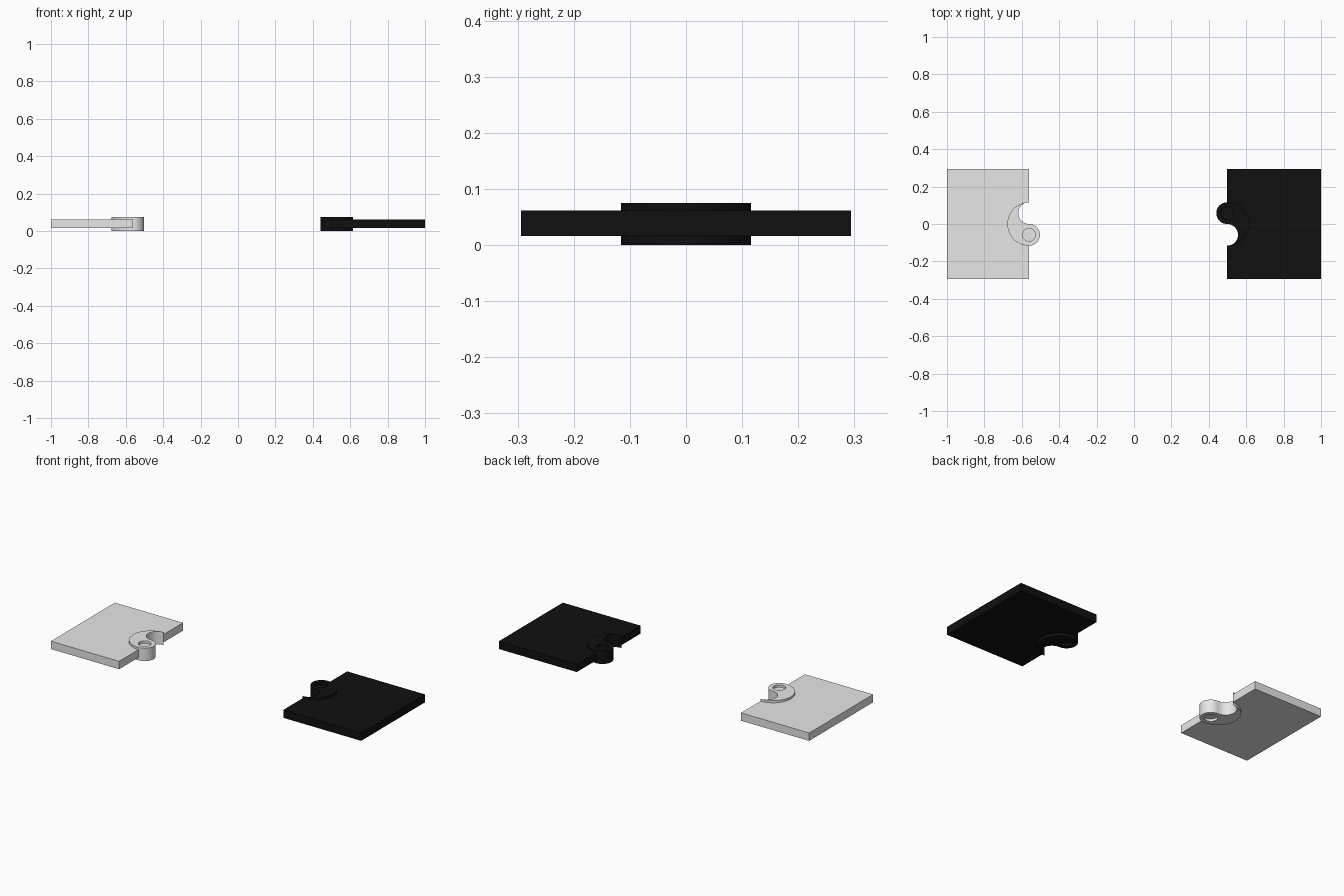
import bpy, bmesh, math

if "Cube" in bpy.data.objects:
    bpy.data.objects.remove(bpy.data.objects["Cube"])

R = 0.116            # big disc radius
r = R / 2            # head / notch radius
HALF_DEPTH = 0.294
TOP = 0.075
PLATE_Z = (0.016, 0.062)
DIMPLE_R, DIMPLE_DEPTH = 0.034, 0.014


def material(name, value):
    m = bpy.data.materials.new(name)
    m.diffuse_color = (value, value, value, 1)
    m.use_nodes = True
    m.node_tree.nodes["Principled BSDF"].inputs["Base Color"].default_value = m.diffuse_color
    return m


def arc(cx, cy, rad, a0, a1, n=32):
    return [(cx + rad * math.cos(math.radians(a0 + (a1 - a0) * i / n)),
             cy + rad * math.sin(math.radians(a0 + (a1 - a0) * i / n)))
            for i in range(n + 1)]


def extrude(name, pts, z0, z1, mat, cx, turn):
    """Extrude an outline between two heights, turned about z and moved to cx."""
    bm = bmesh.new()
    c, s = math.cos(turn), math.sin(turn)
    verts = [bm.verts.new((cx + c * x - s * y, s * x + c * y, z0)) for x, y in pts]
    face = bm.faces.new(verts)
    out = bmesh.ops.extrude_face_region(bm, geom=[face])
    for v in out["geom"]:
        if isinstance(v, bmesh.types.BMVert):
            v.co.z = z1
    bmesh.ops.recalc_face_normals(bm, faces=bm.faces)
    me = bpy.data.meshes.new(name)
    bm.to_mesh(me)
    bm.free()
    me.materials.append(mat)
    ob = bpy.data.objects.new(name, me)
    bpy.context.collection.objects.link(ob)
    return ob


def half(color, mat, cx, width, turn):
    # rectangular plate with a half-disc bite in its inner edge
    plate = [(0, HALF_DEPTH), (-width, HALF_DEPTH), (-width, -HALF_DEPTH),
             (0, -HALF_DEPTH)] + arc(0, 0, R, 270, 90)
    extrude(color + "_plate", plate, *PLATE_Z, mat, cx, turn)

    # thicker comma: outer arc, round head, concave notch
    comma = (arc(0, 0, R, 90, 270, 48)[:-1] + arc(0, -r, r, -90, 90)[:-1]
             + arc(0, r, r, 270, 90)[:-1])
    body = extrude(color + "_comma", comma, 0, TOP, mat, cx, turn)

    # shallow round dimples on both sides of the head
    circle = arc(0, -r, DIMPLE_R, 0, 360, 40)[:-1]
    for side, z0, z1 in (("top", TOP - DIMPLE_DEPTH, TOP + 0.02),
                         ("bottom", -0.02, DIMPLE_DEPTH)):
        cutter = extrude(color + "_dimple_cutter_" + side, circle, z0, z1, mat, cx, turn)
        cutter.hide_render = True
        cutter.hide_set(True)
        mod = body.modifiers.new("dimple_" + side, "BOOLEAN")
        mod.operation = "DIFFERENCE"
        mod.solver = "EXACT"
        mod.object = cutter

    # bake the cuts, drop the cutters, then smooth the curved walls
    bpy.context.view_layer.update()
    done = bpy.data.meshes.new_from_object(
        body.evaluated_get(bpy.context.evaluated_depsgraph_get()))
    cutters = [m.object for m in body.modifiers]
    body.modifiers.clear()
    body.data = done
    for cutter in cutters:
        bpy.data.objects.remove(cutter)
    bpy.ops.object.select_all(action="DESELECT")
    body.select_set(True)
    bpy.context.view_layer.objects.active = body
    bpy.ops.object.shade_smooth_by_angle(angle=math.radians(30))


half("white", material("white", 0.8), -0.561, 0.439, 0)
half("black", material("black", 0.005), 0.498, 0.502, math.pi)
